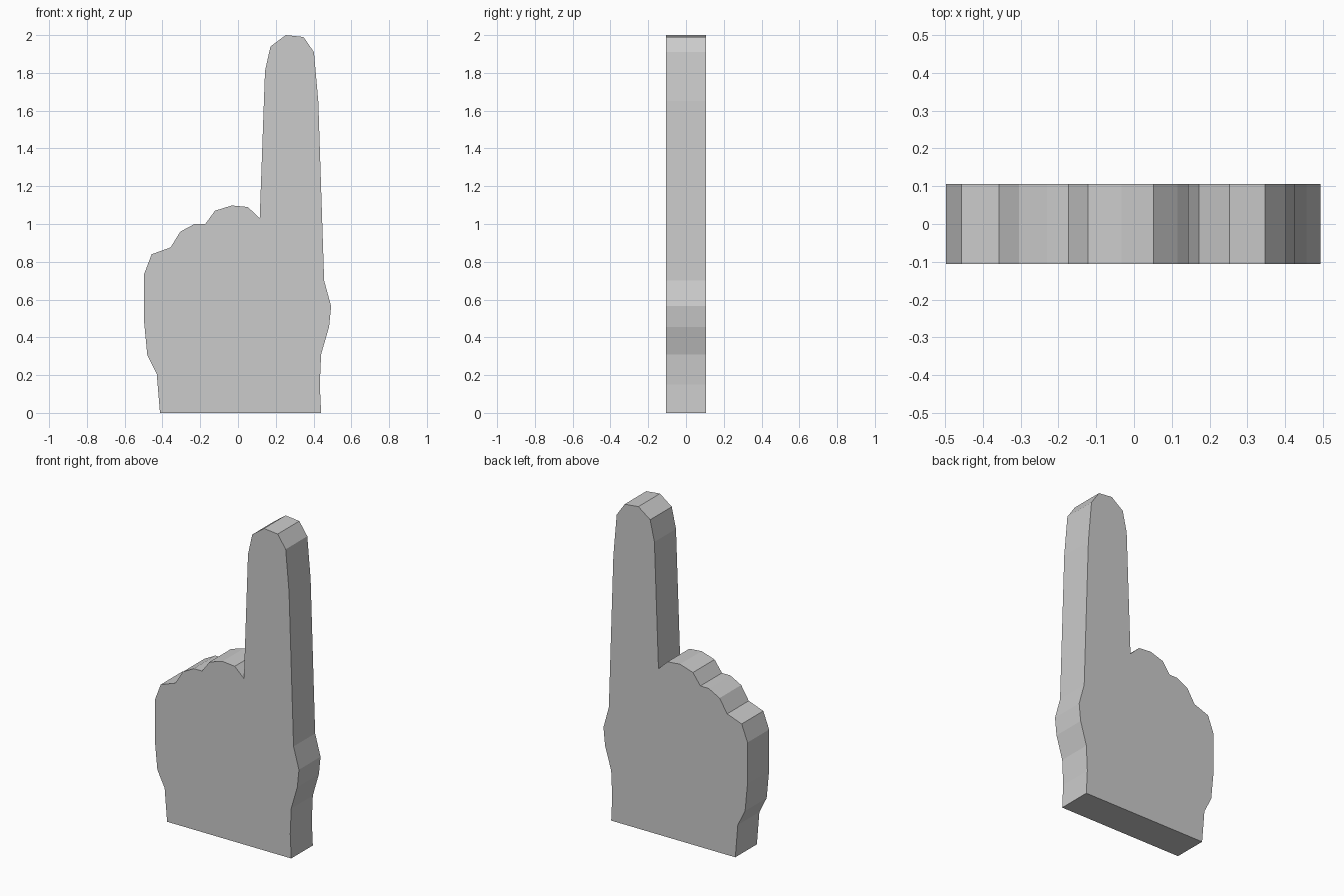
import bpy
import bmesh

if "Cube" in bpy.data.objects:
    bpy.data.objects.remove(bpy.data.objects["Cube"])

HALF_DEPTH = 0.106

# Silhouette in the front view (x, z), counter-clockwise from the bottom left
cuff_and_thumb_side = [(-0.413, 0), (0.44, 0), (0.433, 0.15), (0.44, 0.31),
                       (0.482, 0.455), (0.493, 0.565), (0.456, 0.70)]
raised_finger = [(0.425, 1.65), (0.402, 1.91), (0.347, 1.99), (0.253, 2.0),
                 (0.172, 1.94), (0.143, 1.81), (0.115, 1.03)]
knuckles = [(0.052, 1.09), (-0.033, 1.098), (-0.122, 1.07), (-0.173, 1.0),
            (-0.23, 1.0), (-0.305, 0.96), (-0.357, 0.876), (-0.457, 0.84)]
outer_side = [(-0.497, 0.735), (-0.497, 0.48), (-0.48, 0.305), (-0.43, 0.205)]
outline = cuff_and_thumb_side + raised_finger + knuckles + outer_side


def extrude_outline(name, points, half_depth):
    """Solid slab made by pushing a flat outline straight back along y."""
    bm = bmesh.new()
    front = bm.faces.new([bm.verts.new((x, -half_depth, z)) for x, z in points])
    back = bmesh.ops.extrude_face_region(bm, geom=[front], use_keep_orig=True)["geom"]
    moved = [v for v in back if isinstance(v, bmesh.types.BMVert)]
    bmesh.ops.translate(bm, verts=moved, vec=(0, 2 * half_depth, 0))
    bmesh.ops.recalc_face_normals(bm, faces=bm.faces[:])
    mesh = bpy.data.meshes.new(name)
    bm.to_mesh(mesh)
    bm.free()
    obj = bpy.data.objects.new(name, mesh)
    bpy.context.collection.objects.link(obj)
    return obj


# Foam pointing hand
extrude_outline("foam_hand", outline, HALF_DEPTH)
